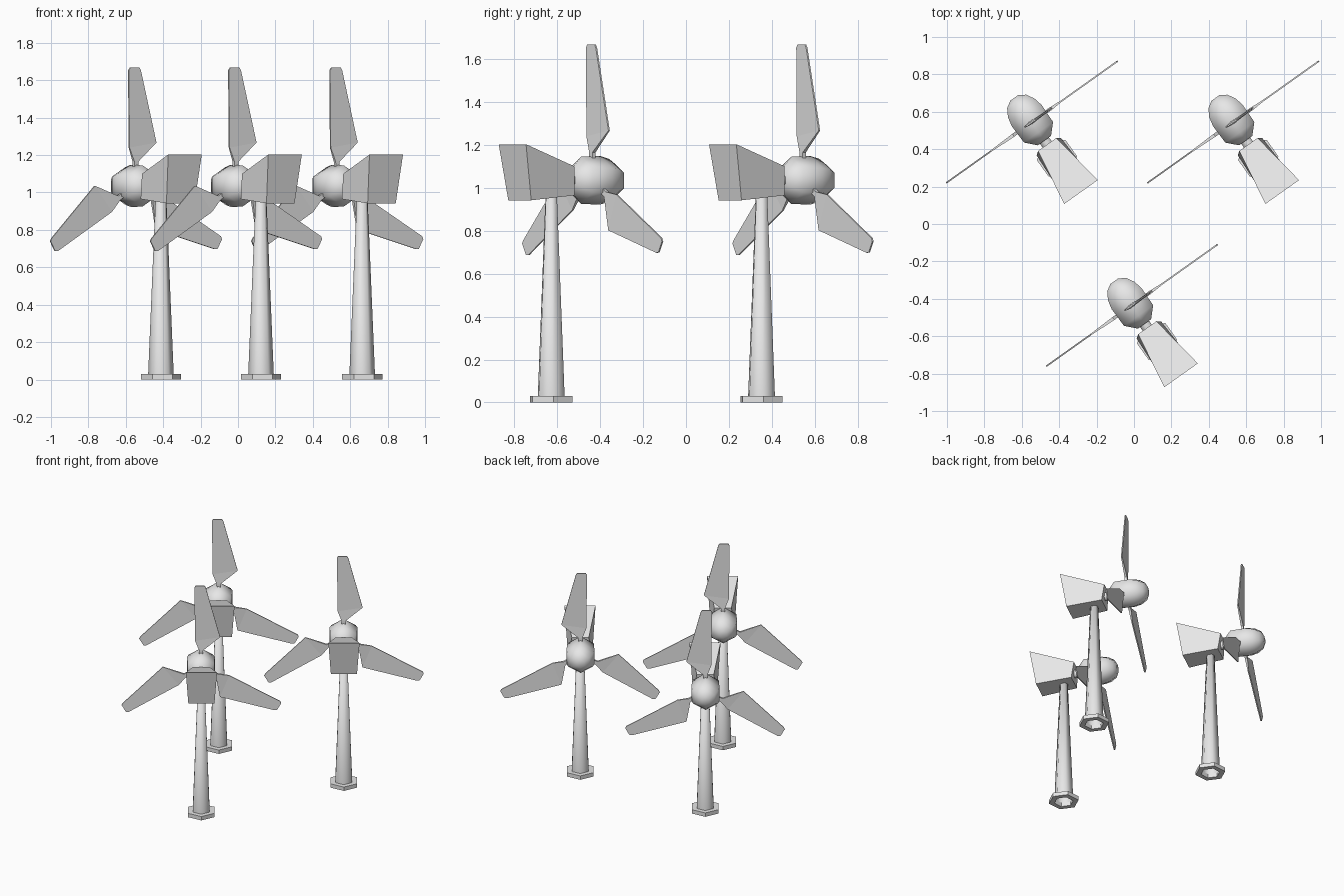
import bpy, bmesh, math
from mathutils import Matrix, Vector

if "Cube" in bpy.data.objects:
    bpy.data.objects.remove(bpy.data.objects["Cube"])

YAW = math.radians(35.4)
TOWERS = [(-0.412, 0.352), (0.664, 0.352), (0.123, -0.628)]
HUB_Y, HUB_Z = 0.235, 1.035

white = bpy.data.materials.new("off_white")
white.diffuse_color = (0.8, 0.8, 0.8, 1)
white.use_nodes = True
white.node_tree.nodes["Principled BSDF"].inputs["Base Color"].default_value = white.diffuse_color


def finish(bm, name, smooth=False):
    bmesh.ops.recalc_face_normals(bm, faces=bm.faces[:])
    for f in bm.faces:
        f.smooth = smooth
    me = bpy.data.meshes.new(name)
    bm.to_mesh(me)
    bm.free()
    me.materials.append(white)
    return me


def revolve(name, profile, smooth, along_y=False, cap_start=False, cap_end=False, sides=6):
    """Six-sided lathe of (radius, height) points, around z or around y."""
    bm = bmesh.new()
    rings = []
    for r, h in profile:
        ring = []
        for i in range(sides):
            a = math.pi / 2 + 2 * math.pi * i / sides
            c, s = r * math.cos(a), r * math.sin(a)
            ring.append(bm.verts.new((c, h, HUB_Z + s) if along_y else (c, s, h)))
        rings.append(ring)
    for a, b in zip(rings, rings[1:]):
        for i in range(sides):
            j = (i + 1) % sides
            bm.faces.new((a[i], a[j], b[j], b[i]))
    if cap_start:
        bm.faces.new(rings[0])
    if cap_end:
        bm.faces.new(rings[-1])
    return finish(bm, name, smooth)


def nacelle():
    """Wedge-shaped housing, taller and wider at the rear."""
    bm = bmesh.new()
    # (half width, y, z): front top, front bottom, rear bottom, rear top
    section = [(0.06, 0.09, 1.10), (0.08, 0.075, 0.965),
               (0.092, -0.18, 0.942), (0.11, -0.222, 1.203)]
    left, right = [[bm.verts.new((s * w, y, z)) for w, y, z in section] for s in (-1, 1)]
    bm.faces.new(left)
    bm.faces.new(right)
    for i in range(4):
        j = (i + 1) % 4
        bm.faces.new((left[i], left[j], right[j], right[i]))
    return finish(bm, "nacelle")


def rotor():
    """Three thin blades, each with a narrow stem at the root."""
    bm = bmesh.new()
    outline = [(-0.012, 0.08), (0.012, 0.08), (0.013, 0.13), (0.135, 0.232),
               (0.033, 0.618), (0.024, 0.632), (-0.036, 0.632), (-0.046, 0.618),
               (-0.042, 0.205), (-0.013, 0.13)]
    for k in range(3):
        turn = Matrix.Rotation(k * 2 * math.pi / 3, 3, 'Y')
        sides = []
        for s in (-1, 1):
            ring = []
            for x, r in outline:
                t = 0.009 if r < 0.15 else 0.004
                p = turn @ Vector((x, s * t, r))
                ring.append(bm.verts.new(p + Vector((0, HUB_Y, HUB_Z))))
            sides.append(ring)
            # split the face at the root so it stays planar enough
            bm.faces.new((ring[0], ring[1], ring[2], ring[9]))
            bm.faces.new((ring[9], ring[2], ring[3], ring[8]))
            bm.faces.new(ring[3:9])
        n = len(outline)
        for i in range(n):
            j = (i + 1) % n
            bm.faces.new((sides[0][i], sides[0][j], sides[1][j], sides[1][i]))
    return finish(bm, "rotor_blades")


parts = [
    # hexagonal foot with an open centre
    revolve("foot_flange", [(0.066, 0.03), (0.068, 0), (0.108, 0), (0.108, 0.03), (0.066, 0.03)], False),
    revolve("tower", [(0.069, 0.02), (0.029, 0.97)], True, cap_end=True),
    # domed hub with tapered back
    revolve("hub", [(0.05, 0.115), (0.11, 0.17), (0.113, 0.28), (0.10, 0.33),
                    (0.072, 0.372), (0.03, 0.395)], True, True, True, True),
    revolve("shaft", [(0.034, 0.05), (0.034, 0.15)], True, True),
    nacelle(),
    rotor(),
]

# three identical turbines
for n, (x, y) in enumerate(TOWERS, 1):
    for me in parts:
        ob = bpy.data.objects.new(f"{me.name}_{n}", me)
        ob.location = (x, y, 0)
        ob.rotation_euler.z = YAW
        bpy.context.collection.objects.link(ob)
